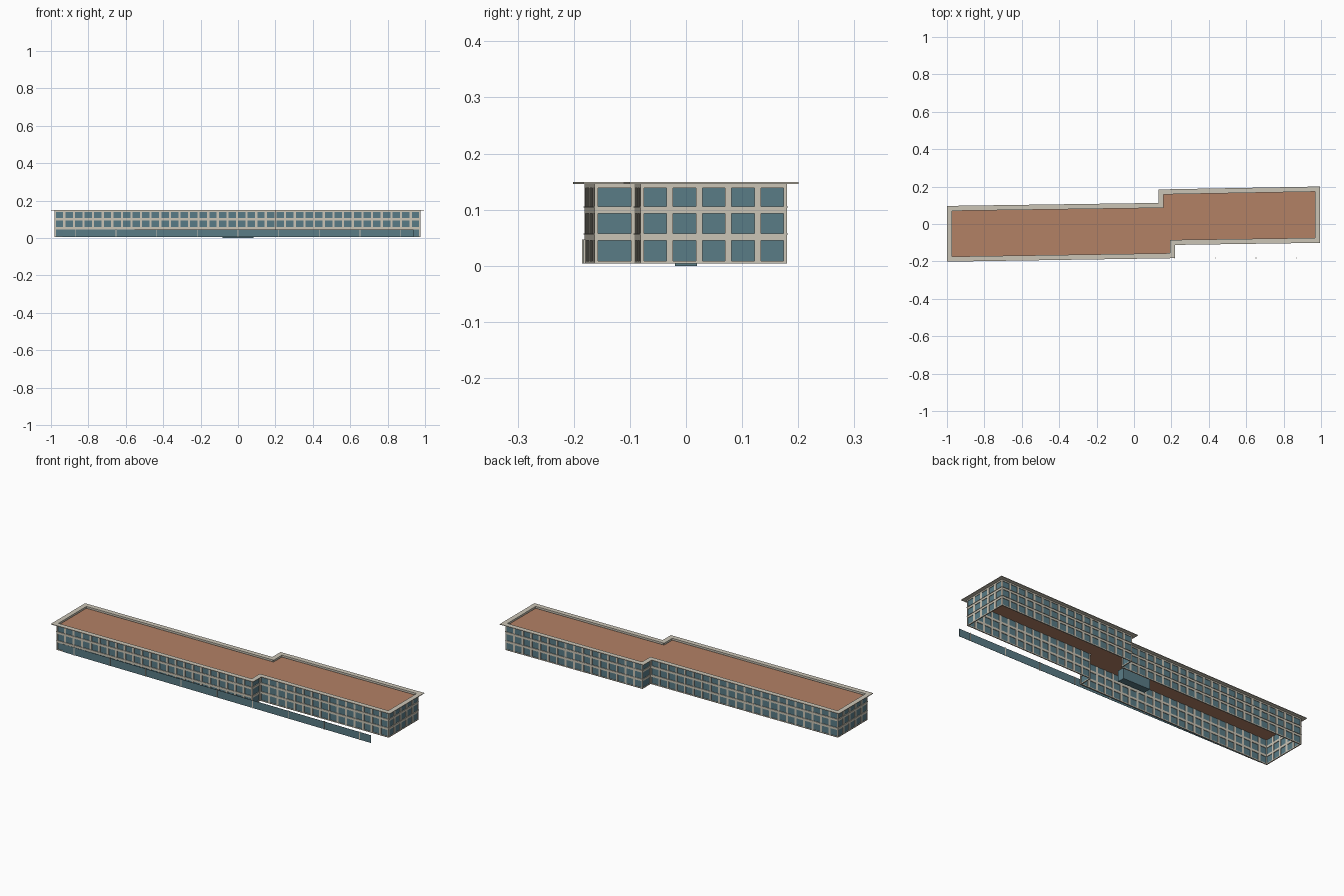
import bpy, bmesh
from mathutils import Vector

if "Cube" in bpy.data.objects:
    bpy.data.objects.remove(bpy.data.objects["Cube"])


def material(name, r, g, b):
    m = bpy.data.materials.new(name)
    m.diffuse_color = (r, g, b, 1)
    m.use_nodes = True
    m.node_tree.nodes["Principled BSDF"].inputs["Base Color"].default_value = m.diffuse_color
    return m


STONE = material("pale_stone", 0.60, 0.56, 0.47)
GLASS = material("blue_glass", 0.10, 0.20, 0.24)
ROOF = material("roof_clay", 0.45, 0.22, 0.13)

# Wall footprint, counter-clockwise: two offset wings, slightly skewed
PLAN = [Vector(p) for p in [(-0.98, -0.181), (0.20, -0.163), (0.20, -0.092), (0.975, -0.081),
                            (0.975, 0.18), (0.15, 0.165), (0.15, 0.093), (-0.98, 0.077)]]
FLOORS = [(0.009, 0.045), (0.057, 0.093), (0.105, 0.139)]
BASE, TOP = 0.004, 0.146


def finish(name, bm, mat):
    bmesh.ops.remove_doubles(bm, verts=bm.verts, dist=1e-6)
    me = bpy.data.meshes.new(name)
    bm.to_mesh(me)
    bm.free()
    me.materials.append(mat)
    ob = bpy.data.objects.new(name, me)
    bpy.context.collection.objects.link(ob)
    return ob


def quad(bm, pts):
    bm.faces.new([bm.verts.new(p) for p in pts])


def box(name, x, y, z, mat):
    bm = bmesh.new()
    bmesh.ops.create_cube(bm, size=1)
    for v in bm.verts:
        v.co = [a[0] + (c + 0.5) * (a[1] - a[0]) for a, c in zip((x, y, z), v.co)]
    return finish(name, bm, mat)


def offset(poly, d):
    """Move every edge outward by d (counter-clockwise polygon)."""
    out = []
    for i, p in enumerate(poly):
        a = (p - poly[i - 1]).normalized()
        b = (poly[(i + 1) % len(poly)] - p).normalized()
        na, nb = Vector((a.y, -a.x)), Vector((b.y, -b.x))
        out.append(p + (na + nb) * d / (1 + na.dot(nb)))
    return out


def wall(i, a, b):
    """Stone grid with window openings, plus a recessed glass sheet."""
    length = (b - a).length
    u = (b - a) / length
    n = max(1, round(length / 0.052))
    pitch, half = length / n, 0.0058
    us = [0.0]
    for k in range(n):
        us += [k * pitch + half, (k + 1) * pitch - half]
    us.append(length)
    zs = [BASE] + [z for f in FLOORS for z in f] + [TOP]

    bm = bmesh.new()
    for c in range(len(us) - 1):
        for r in range(len(zs) - 1):
            if c % 2 and r % 2:
                continue
            p, q = a + u * us[c], a + u * us[c + 1]
            quad(bm, [(*p, zs[r]), (*q, zs[r]), (*q, zs[r + 1]), (*p, zs[r + 1])])
    ob = finish(f"wall_grid_{i}", bm, STONE)
    mod = ob.modifiers.new("thickness", "SOLIDIFY")
    mod.thickness = 0.006
    mod.offset = -1

    bm = bmesh.new()
    inward = Vector((-u.y, u.x)) * 0.003
    p, q = a + inward, b + inward
    quad(bm, [(*p, BASE), (*q, BASE), (*q, TOP), (*p, TOP)])
    finish(f"window_glass_{i}", bm, GLASS)


for i, a in enumerate(PLAN):
    wall(i, a, PLAN[(i + 1) % len(PLAN)])


# Overhanging cornice ring
def ring(name, out_d, in_d, z0, z1, mat):
    outer, inner = offset(PLAN, out_d), offset(PLAN, in_d)
    bm = bmesh.new()
    for i in range(len(PLAN)):
        j = (i + 1) % len(PLAN)
        quad(bm, [(*outer[i], z1), (*outer[j], z1), (*inner[j], z1), (*inner[i], z1)])
        quad(bm, [(*outer[i], z0), (*inner[i], z0), (*inner[j], z0), (*outer[j], z0)])
        quad(bm, [(*outer[i], z0), (*outer[j], z0), (*outer[j], z1), (*outer[i], z1)])
        quad(bm, [(*inner[i], z0), (*inner[i], z1), (*inner[j], z1), (*inner[j], z0)])
    finish(name, bm, mat)


ring("cornice", 0.02, -0.007, 0.146, 0.149, STONE)
# Thin sills between storeys
for k, z in enumerate((0.056, 0.104)):
    ring(f"storey_ledge_{k}", 0.002, -0.001, z, z + 0.002, STONE)

# Recessed flat roof
bm = bmesh.new()
quad(bm, [(*p, 0.138) for p in offset(PLAN, -0.006)])
finish("roof_deck", bm, ROOF)

# Ground-floor glazed screen along the front, running past the short wing
box("shopfront_glass", (-0.938, 0.938), (-0.1825, -0.1815), (0.004, 0.046), GLASS)
for k in range(9):
    x = -0.87 + k * 0.2175
    box(f"shopfront_mullion_{k}", (x - 0.002, x + 0.002), (-0.185, -0.179), (0.004, 0.047), STONE)

# Entrance lobby box on the ground inside
box("entrance_lobby", (-0.082, 0.082), (-0.02, 0.02), (0.0, 0.06), GLASS)
